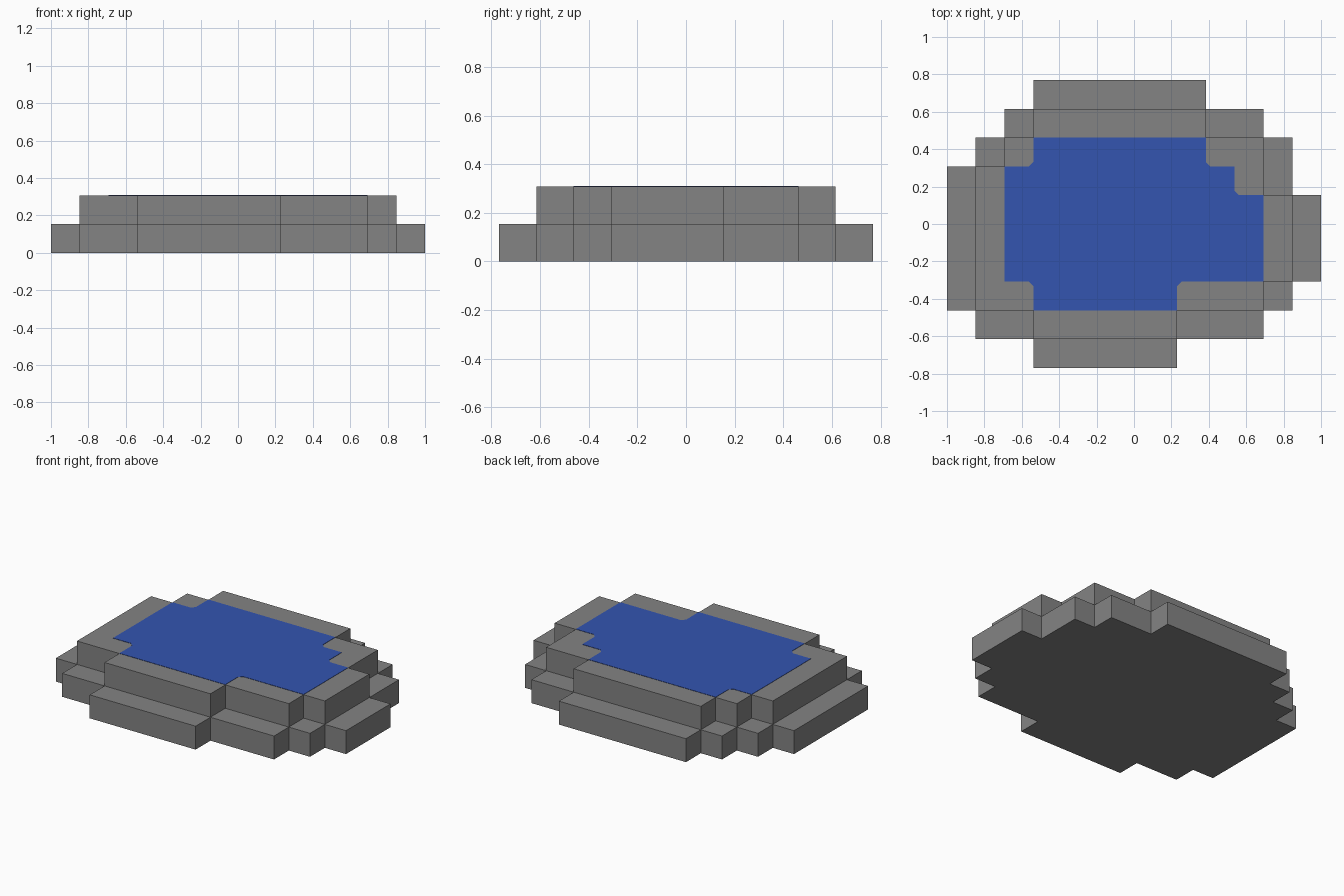
import bpy
import bmesh
from mathutils import Vector

cube = bpy.data.objects.get("Cube")
if cube:
    bpy.data.objects.remove(cube, do_unlink=True)

CELL = 2 / 13                      # thirteen blocks across the longest side
ORIGIN = Vector((-6.5, -5))        # centre of the block grid


def make_material(name, rgb):
    mat = bpy.data.materials.new(name)
    mat.use_nodes = True
    colour = (*rgb, 1)
    mat.diffuse_color = colour
    bsdf = mat.node_tree.nodes["Principled BSDF"]
    bsdf.inputs["Base Color"].default_value = colour
    bsdf.inputs["Roughness"].default_value = 0.8
    return mat


def outline(spans, first_row, clip=0):
    """Counter-clockwise outline of stacked rows (start, end) of blocks.
    Inward corners are clipped by the given amount."""
    right, left = [], []
    for row, (start, end) in enumerate(spans, first_row):
        right += [Vector((end, row)), Vector((end, row + 1))]
        left += [Vector((start, row)), Vector((start, row + 1))]
    loop = []
    for p in right + left[::-1]:
        if not loop or p != loop[-1]:
            loop.append(p)
    result = []
    for i, p in enumerate(loop):
        a = (p - loop[i - 1]).normalized()
        b = (loop[(i + 1) % len(loop)] - p).normalized()
        turn = a.x * b.y - a.y * b.x
        if abs(turn) < 0.5:        # straight run, no corner needed
            continue
        if turn < 0 and clip:
            result += [p - a * clip, p + b * clip]
        else:
            result.append(p)
    return [(p + ORIGIN) * CELL for p in result]


def make_slab(name, points, bottom, height, mat):
    bm = bmesh.new()
    face = bm.faces.new([bm.verts.new((p.x, p.y, bottom)) for p in points])
    new = bmesh.ops.extrude_face_region(bm, geom=[face], use_keep_orig=True)
    top = [v for v in new["geom"] if isinstance(v, bmesh.types.BMVert)]
    bmesh.ops.translate(bm, verts=top, vec=(0, 0, height))
    bmesh.ops.recalc_face_normals(bm, faces=bm.faces)
    mesh = bpy.data.meshes.new(name)
    bm.to_mesh(mesh)
    bm.free()
    mesh.materials.append(mat)
    obj = bpy.data.objects.new(name, mesh)
    bpy.context.collection.objects.link(obj)
    return obj


stone = make_material("stone grey", (0.23, 0.23, 0.23))
water = make_material("water blue", (0.033, 0.089, 0.434))

# Block spans per row, front to back
lower_rows = [(3, 8), (1, 11), (0, 12), (0, 13), (0, 13), (0, 13),
              (0, 12), (1, 12), (2, 11), (3, 9)]
upper_rows = [(3, 8), (1, 11), (1, 12), (1, 12), (1, 12),
              (1, 11), (2, 11), (3, 9)]
water_rows = [(3, 8), (2, 11), (2, 11), (2, 11), (2, 10), (3, 9)]

# Two stone steps, with the pool surface laid into the top
make_slab("lower_step", outline(lower_rows, 0), 0, CELL, stone)
make_slab("upper_step", outline(upper_rows, 1), CELL, CELL, stone)
make_slab("water_surface", outline(water_rows, 2, clip=0.15),
          2 * CELL - 0.002, 0.004, water)
